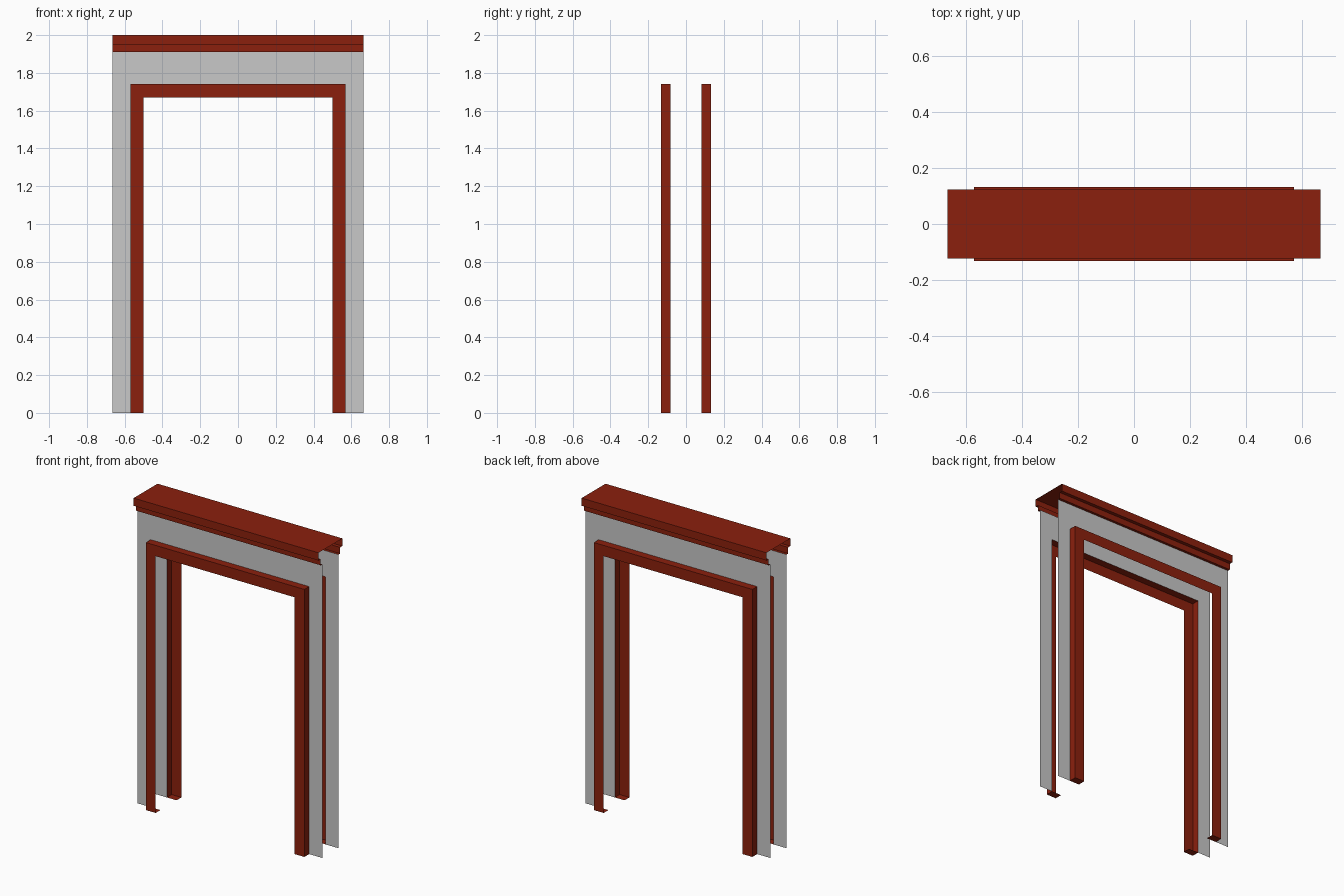
import bpy, bmesh

cube = bpy.data.objects.get("Cube")
if cube:
    bpy.data.objects.remove(cube, do_unlink=True)


def material(name, color):
    mat = bpy.data.materials.new(name)
    mat.use_nodes = True
    mat.diffuse_color = color
    mat.node_tree.nodes["Principled BSDF"].inputs["Base Color"].default_value = color
    return mat


red = material("brick red", (0.26, 0.0144, 0.004, 1))
grey = material("light grey", (0.58, 0.58, 0.58, 1))

WALL_Y, FRAME_Y = 0.083, 0.132
HALF = 0.665


def arch(half, top, y):
    """Upside-down U running from the left foot to the right foot."""
    return [(-half, y, 0), (-half, y, top), (half, y, top), (half, y, 0)]


def strip(bm, a, b):
    """Quads joining two point rows."""
    for i in range(len(a) - 1):
        bm.faces.new([bm.verts.new(p) for p in (a[i], a[i + 1], b[i + 1], b[i])])


def finish(bm, name, mat, flip=False):
    bmesh.ops.remove_doubles(bm, verts=bm.verts, dist=0.0001)
    if flip:
        bmesh.ops.reverse_faces(bm, faces=bm.faces)
    mesh = bpy.data.meshes.new(name)
    bm.to_mesh(mesh)
    bm.free()
    mesh.materials.append(mat)
    obj = bpy.data.objects.new(name, mesh)
    bpy.context.collection.objects.link(obj)


for side, s in (("front", -1), ("back", 1)):
    # Thin wall sheet with the doorway cut out
    bm = bmesh.new()
    strip(bm, arch(HALF, 1.91, s * WALL_Y), arch(0.57, 1.74, s * WALL_Y))
    finish(bm, side + "_wall", grey, s > 0)

    # Door trim: face, outer edge and the feet, open towards the doorway
    bm = bmesh.new()
    root, outer = arch(0.57, 1.74, s * WALL_Y), arch(0.57, 1.74, s * FRAME_Y)
    inner = arch(0.5, 1.67, s * FRAME_Y)
    strip(bm, root, outer)
    strip(bm, outer, inner)
    for x0, x1 in ((-0.57, -0.5), (0.5, 0.57)):
        strip(bm, [(x1, s * WALL_Y, 0), (x0, s * WALL_Y, 0)],
              [(x1, s * FRAME_Y, 0), (x0, s * FRAME_Y, 0)])
    finish(bm, side + "_door_trim", red, s > 0)

# Stepped cornice, a folded sheet open at both ends
half_profile = [(WALL_Y, 1.91), (0.1, 1.91), (0.1, 1.95), (0.1225, 1.95), (0.1225, 2.0)]
profile = [(-y, z) for y, z in half_profile] + half_profile[::-1]
bm = bmesh.new()
strip(bm, [(-HALF, y, z) for y, z in profile], [(HALF, y, z) for y, z in profile])
finish(bm, "cornice", red, True)
